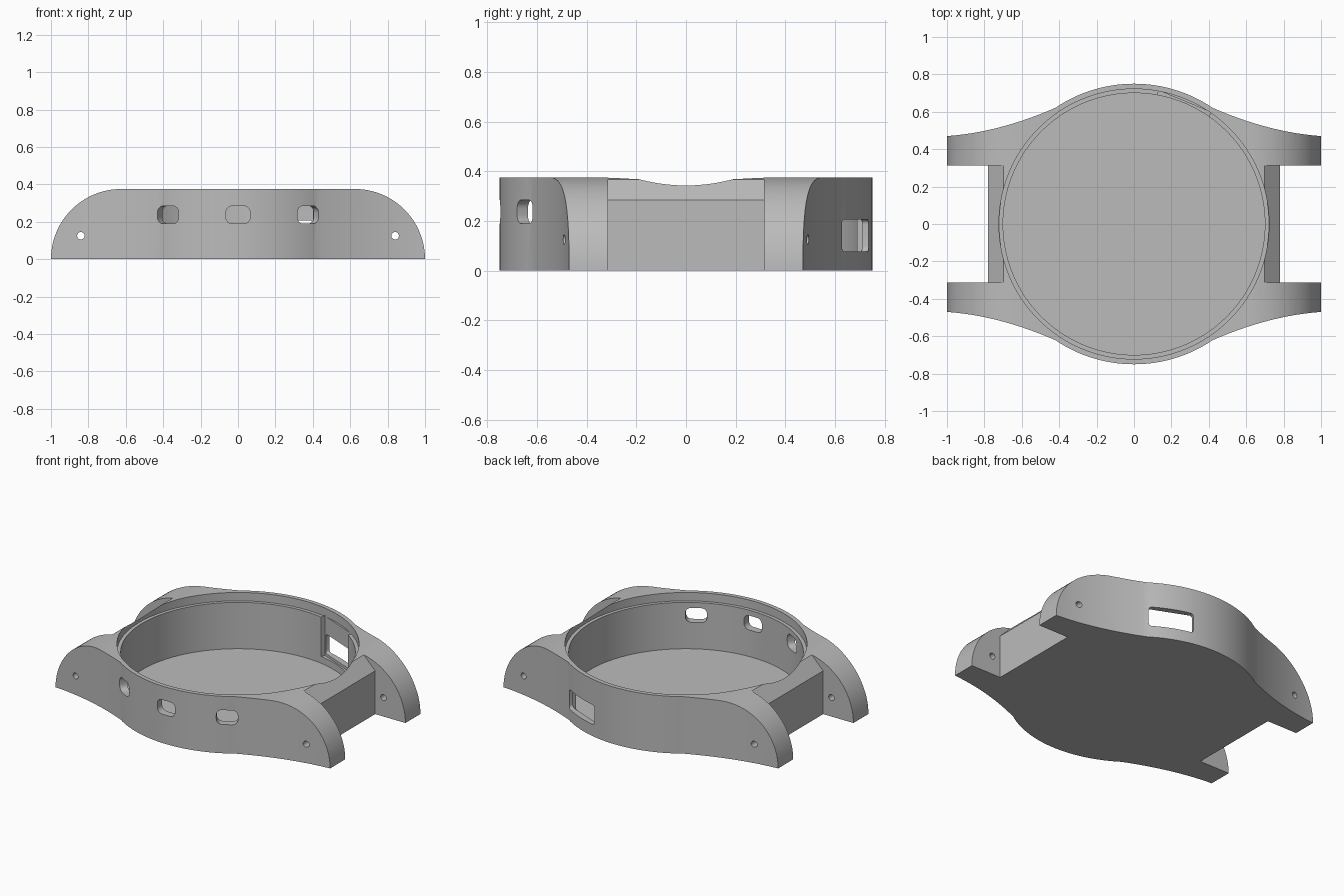
import bpy, bmesh
from math import sin, cos, pi, radians, sqrt
from mathutils import Matrix, Vector

cube = bpy.data.objects.get("Cube")
if cube:
    bpy.data.objects.remove(cube)

HEIGHT = 0.375

grey = bpy.data.materials.new("case_grey")
grey.use_nodes = True
colour = (0.5, 0.5, 0.5, 1)
grey.diffuse_color = colour
grey.node_tree.nodes["Principled BSDF"].inputs["Base Color"].default_value = colour


def prism(name, points, start, end, matrix=None):
    """Extrude a flat outline along its local z axis."""
    bm = bmesh.new()
    face = bm.faces.new([bm.verts.new((x, y, start)) for x, y in points])
    moved = bmesh.ops.extrude_face_region(bm, geom=[face])["geom"]
    verts = [v for v in moved if isinstance(v, bmesh.types.BMVert)]
    bmesh.ops.translate(bm, vec=(0, 0, end - start), verts=verts)
    if matrix:
        bm.transform(matrix)
    bmesh.ops.recalc_face_normals(bm, faces=bm.faces)
    mesh = bpy.data.meshes.new(name)
    bm.to_mesh(mesh)
    bm.free()
    mesh.materials.append(grey)
    obj = bpy.data.objects.new(name, mesh)
    bpy.context.collection.objects.link(obj)
    return obj


def circle(radius, sides, cx=0, cy=0):
    return [(cx + radius * cos(2 * pi * i / sides), cy + radius * sin(2 * pi * i / sides))
            for i in range(sides)]


def rounded_rect(width, height, radius, steps=6):
    points = []
    for k, (sx, sy) in enumerate([(1, 1), (-1, 1), (-1, -1), (1, -1)]):
        for i in range(steps + 1):
            a = (k + i / steps) * pi / 2
            points.append((sx * (width / 2 - radius) + radius * cos(a),
                           sy * (height / 2 - radius) + radius * sin(a)))
    return points


def combine(target, tool, operation="DIFFERENCE"):
    tool.hide_render = True
    bpy.context.view_layer.objects.active = target
    mod = target.modifiers.new(tool.name, "BOOLEAN")
    mod.operation = operation
    mod.solver = "EXACT"
    mod.object = tool
    bpy.ops.object.modifier_apply(modifier=mod.name)
    bpy.data.objects.remove(tool)


# Local z of these prisms points along world -y, local y points up
UPRIGHT = Matrix.Rotation(pi / 2, 4, "X")

# Plan outline: round middle flowing into four concave lugs
R, JOIN = 0.75, 0.42
p0 = Vector((JOIN, sqrt(R * R - JOIN * JOIN)))
p1, p2 = Vector((0.72, 0.49)), Vector((1, 0.47))
quarter = [(JOIN * i / 16, sqrt(R * R - (JOIN * i / 16) ** 2)) for i in range(16)]
for i in range(21):
    t = i / 20
    quarter.append(tuple(p0 * (1 - t) ** 2 + p1 * 2 * t * (1 - t) + p2 * t * t))
half = quarter + [(x, -y) for x, y in reversed(quarter)]
outline = half + [(-x, y) for x, y in reversed(half[1:-1])]
case = prism("watch_case", outline, -0.1, 0.5)

# Side silhouette: flat top, quarter-round ends
arc = [(1 - HEIGHT + HEIGHT * cos(i * pi / 48), HEIGHT * sin(i * pi / 48)) for i in range(25)]
silhouette = arc + [(-x, z) for x, z in reversed(arc)]
combine(case, prism("silhouette", silhouette, -1, 1, UPRIGHT), "INTERSECT")

# Strap gaps with a chamfered upper edge
for s in (1, -1):
    gap = [(s * x, z) for x, z in
           [(0.78, -0.1), (0.78, 0.285), (0.635, 0.43), (1.2, 0.43), (1.2, -0.1)]]
    combine(case, prism("strap_gap", gap, -0.313, 0.313, UPRIGHT))

# Bore and glass seat
combine(case, prism("bore", circle(0.70, 128), 0.015, 0.6))
combine(case, prism("glass_seat", circle(0.722, 128), 0.32, 0.6))

# Three rounded button holes at the front
for angle in (-30, 0, 30):
    turn = Matrix.Rotation(radians(angle), 4, "Z")
    place = turn @ Matrix.Translation((0, 0, 0.237)) @ UPRIGHT
    combine(case, prism("button_hole", rounded_rect(0.13, 0.095, 0.035), 0.5, 0.9, place))

# Port opening and its flat inner pocket at the back
turn = Matrix.Rotation(radians(180 - 22.5), 4, "Z")
place = turn @ Matrix.Translation((0, 0, 0.142)) @ UPRIGHT
combine(case, prism("port_opening", rounded_rect(0.28, 0.13, 0.02), 0.5, 0.9, place))
pocket = [(-0.15, 0.06), (0.15, 0.06), (0.15, 0.33), (-0.15, 0.33)]
combine(case, prism("port_pocket", pocket, 0.5, 0.71, turn @ UPRIGHT))

# Strap pin holes through the lugs
for s in (1, -1):
    combine(case, prism("pin_hole", circle(0.02, 24, s * 0.84, 0.125), -1, 1, UPRIGHT))

# Smooth curved walls, keep hard edges
bpy.ops.object.select_all(action="DESELECT")
case.select_set(True)
bpy.context.view_layer.objects.active = case
bpy.ops.object.shade_smooth_by_angle(angle=radians(20))
